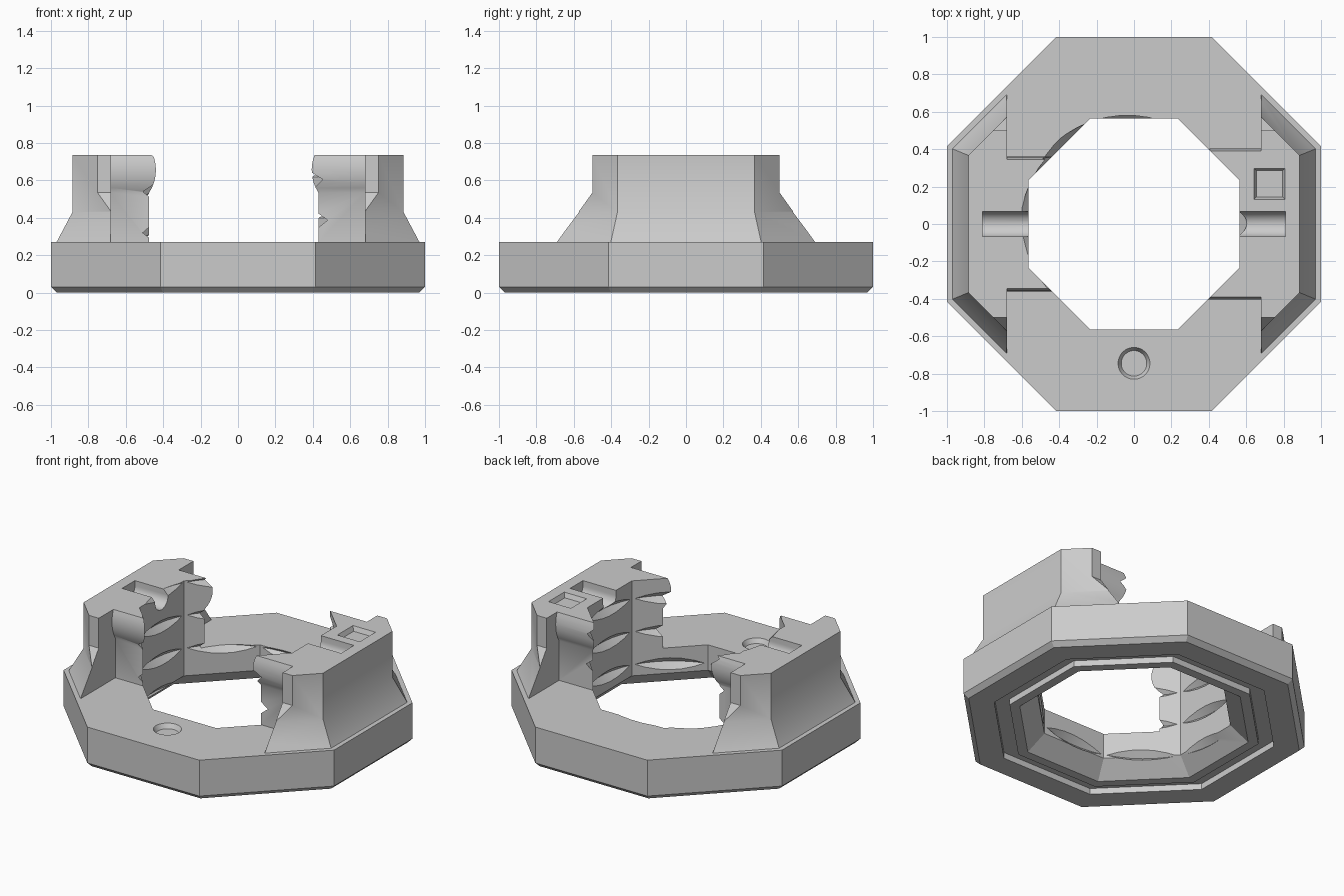
import bpy, bmesh, math

old = bpy.data.objects.get("Cube")
if old:
    bpy.data.objects.remove(old, do_unlink=True)

grey = bpy.data.materials.new("plain_grey")
grey.use_nodes = True
grey.diffuse_color = (0.6, 0.6, 0.6, 1)
grey.node_tree.nodes["Principled BSDF"].inputs["Base Color"].default_value = (0.6, 0.6, 0.6, 1)


def loft(name, loops, wrap=False):
    """Skin a list of equal loops; cap the ends or wrap them round."""
    bm = bmesh.new()
    rows = [[bm.verts.new(p) for p in loop] for loop in loops]
    pairs = list(zip(rows, rows[1:]))
    if wrap:
        pairs.append((rows[-1], rows[0]))
    else:
        bm.faces.new(rows[0])
        bm.faces.new(rows[-1])
    n = len(rows[0])
    for a, b in pairs:
        for i in range(n):
            j = (i + 1) % n
            bm.faces.new((a[i], a[j], b[j], b[i]))
    bmesh.ops.recalc_face_normals(bm, faces=bm.faces)
    mesh = bpy.data.meshes.new(name)
    bm.to_mesh(mesh)
    bm.free()
    mesh.materials.append(grey)
    ob = bpy.data.objects.new(name, mesh)
    bpy.context.scene.collection.objects.link(ob)
    return ob


def polygon(radius, z, sides=8, cx=0, cy=0):
    """Regular polygon with flats facing the axes; radius is to the flat."""
    r = radius / math.cos(math.pi / sides)
    turn = [(i + 0.5) * math.tau / sides for i in range(sides)]
    return [(cx + r * math.cos(t), cy + r * math.sin(t), z) for t in turn]


def prism_x(name, x0, x1, profile):
    return loft(name, [[(x, y, z) for y, z in profile] for x in (x0, x1)])


def combine(target, tool, operation):
    mod = target.modifiers.new("combine", 'BOOLEAN')
    mod.operation = operation
    mod.solver = 'EXACT'
    mod.object = tool
    bpy.context.view_layer.objects.active = target
    bpy.ops.object.modifier_apply(modifier=mod.name)
    bpy.data.objects.remove(tool, do_unlink=True)


def mirrored(half):
    """Close a half profile across y = 0."""
    return half + [(-y, z) for y, z in reversed(half)]


TOP = 0.735

# Octagonal base with a chamfered foot
body = loft("octagonal_mount", [polygon(0.97, 0), polygon(1, 0.03), polygon(1, 0.27)])

# Two flared towers, each with a narrower neck under a rounded lip
for side, reach in ((-1, 0.36), (1, 0.405)):
    tower = loft("tower", [polygon(a, z) for a, z in
                           ((0.97, 0.2), (0.97, 0.27), (0.885, 0.43), (0.885, TOP))])
    flank = prism_x("flank", side * 0.68, side * 1.2, mirrored(
        [(0.69, 0.1), (0.69, 0.27), (0.5, 0.535), (0.5, 0.9)]))
    combine(tower, flank, 'INTERSECT')

    half = [(reach - 0.036, 0.2)]
    for i in range(9):
        dz = -0.12 + 0.2 * i / 8
        half.append((reach - 0.22 + math.sqrt(0.22 ** 2 - dz * dz), 0.655 + dz))
    neck = prism_x("neck", side * 0.3, side * 0.75, mirrored(half))
    combine(tower, neck, 'UNION')
    combine(body, tower, 'UNION')

# Octagonal bore with a flared mouth
bore = loft("bore", [polygon(a, z) for a, z in ((0.775, -0.1), (0.565, 0.1), (0.565, 1))])
combine(body, bore, 'DIFFERENCE')

# Groove round the underside
groove = loft("groove", [polygon(a, z) for a, z in
                         ((0.73, -0.1), (0.82, -0.1), (0.82, 0.04), (0.73, 0.04))], wrap=True)
combine(body, groove, 'DIFFERENCE')

# Helical thread biting into the bore flats
sections = []
for i in range(-77, 100):
    t = i * math.tau / 48
    z = 0.41 + 0.22 * i / 48
    sections.append([(r * math.cos(t), r * math.sin(t), z + dz)
                     for r, dz in ((0.605, 0), (0.52, 0.085), (0.52, -0.085))])
combine(body, loft("thread", sections), 'DIFFERENCE')

# Round-bottomed slots in the tower tops
slot = [(0.068, 0.9)]
slot += [(0.068 * math.cos(a), 0.7 - 0.068 * math.sin(a))
         for a in (math.pi * k / 16 for k in range(17))]
slot += [(-0.068, 0.9)]
for side in (-1, 1):
    combine(body, prism_x("slot", side * 0.45, side * 0.81, slot), 'DIFFERENCE')


# Shallow tapered sockets: one square, one round
def socket(name, cx, cy, top, wide, narrow, sides):
    cutter = loft(name, [polygon(narrow, top - 0.03, sides, cx, cy),
                         polygon(wide, top, sides, cx, cy),
                         polygon(wide, top + 0.1, sides, cx, cy)])
    combine(body, cutter, 'DIFFERENCE')


socket("square_socket", 0.725, 0.215, TOP, 0.083, 0.07, 4)
socket("round_socket", 0, -0.745, 0.27, 0.085, 0.068, 40)

# Smooth the rounded areas, keep the edges crisp
bpy.ops.object.select_all(action='DESELECT')
body.select_set(True)
bpy.context.view_layer.objects.active = body
bpy.ops.object.shade_smooth_by_angle(angle=math.radians(30))
